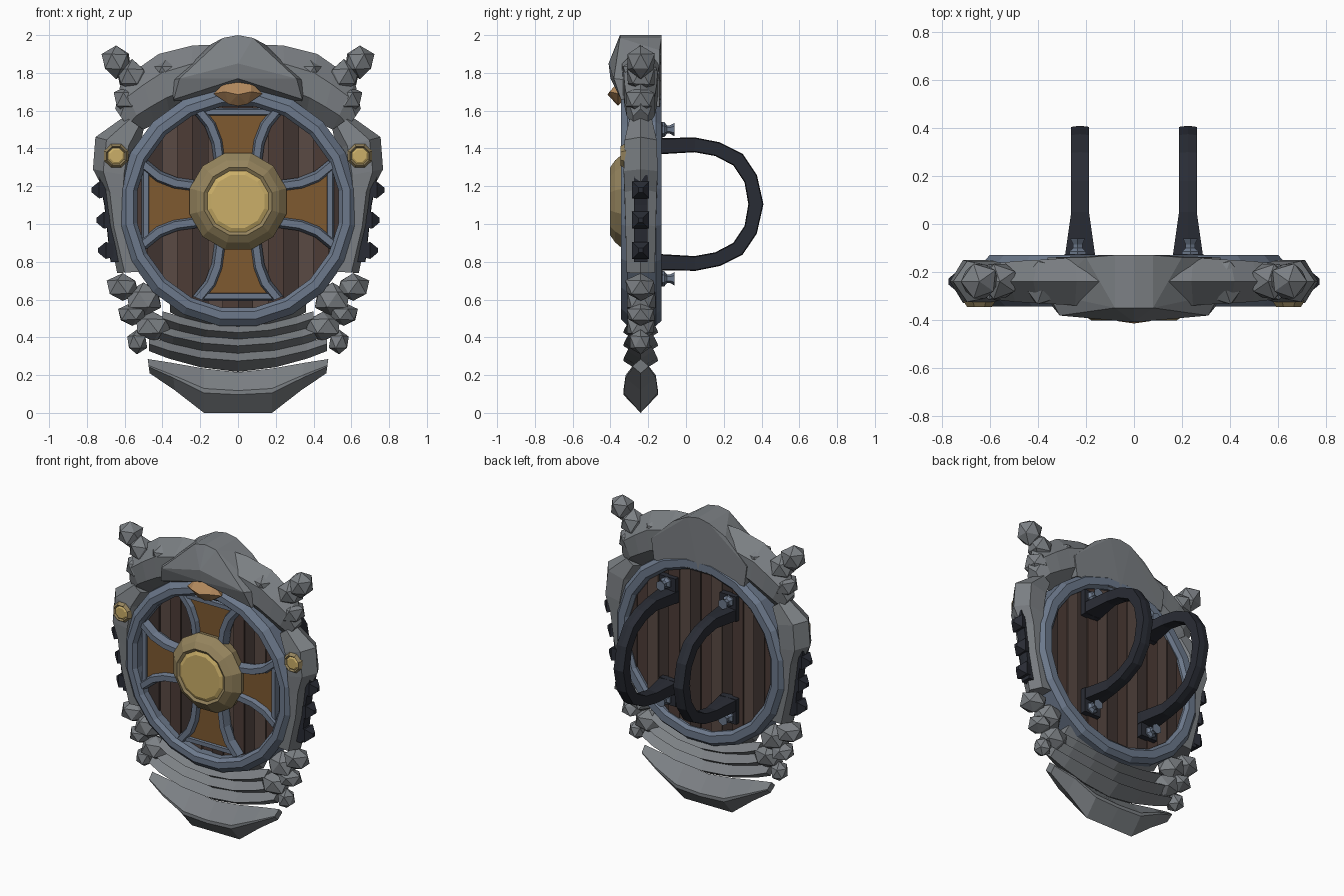
import bpy, bmesh, math, random
from mathutils import Matrix, Vector

if "Cube" in bpy.data.objects:
    bpy.data.objects.remove(bpy.data.objects["Cube"])

random.seed(4)
YM = -0.24          # middle plane of the stone frame
CZ = 1.09           # centre height of the round shield


def material(name, rgb):
    m = bpy.data.materials.new(name)
    m.diffuse_color = (*rgb, 1)
    m.use_nodes = True
    m.node_tree.nodes["Principled BSDF"].inputs["Base Color"].default_value = m.diffuse_color
    return m


STONE = material("stone", (0.20, 0.215, 0.23))
STEEL = material("blue_steel", (0.15, 0.19, 0.26))
IRON = material("dark_iron", (0.022, 0.025, 0.035))
GOLD = material("gold", (0.60, 0.43, 0.14))
BRONZE = material("bronze", (0.30, 0.23, 0.11))
COPPER = material("copper", (0.45, 0.25, 0.11))
LEATHER = material("leather", (0.21, 0.10, 0.03))
WOODS = [material("wood_%d" % i, c) for i, c in enumerate(
    [(0.075, 0.045, 0.037), (0.05, 0.034, 0.03), (0.10, 0.068, 0.057)])]


def finish(name, bm, mat, mirror=False):
    bmesh.ops.remove_doubles(bm, verts=bm.verts, dist=1e-5)
    bmesh.ops.recalc_face_normals(bm, faces=bm.faces)
    me = bpy.data.meshes.new(name)
    bm.to_mesh(me)
    bm.free()
    me.materials.append(mat)
    ob = bpy.data.objects.new(name, me)
    bpy.context.collection.objects.link(ob)
    if mirror:
        ob.modifiers.new("mirror", 'MIRROR')
    return ob


def skin(bm, rings, closed):
    """Join equal-sized point rings with quads."""
    vs = [[bm.verts.new(p) for p in r] for r in rings]
    n = len(vs[0])
    for i in range(len(vs) if closed else len(vs) - 1):
        a, b = vs[i], vs[(i + 1) % len(vs)]
        for j in range(n):
            k = (j + 1) % n
            bm.faces.new((a[j], a[k], b[k], b[j]))
    if not closed:
        bm.faces.new(vs[0])
        bm.faces.new(vs[-1])


def blade(name, rows, mat, f=0.3, ym=YM, mirror=True, spin=None):
    """Strip between two edges in XZ; rows are (xa, za, xb, zb, half thickness)."""
    bm = bmesh.new()
    rings = []
    for xa, za, xb, zb, t in rows:
        a, b = Vector((xa, ym, za)), Vector((xb, ym, zb))
        p, q, d = a.lerp(b, f), a.lerp(b, 1 - f), Vector((0, t, 0))
        rings.append([a, p - d, q - d, b, q + d, p + d])
    skin(bm, rings, False)
    if spin:
        bm.transform(spin)
    return finish(name, bm, mat, mirror)


def lathe(name, prof, segs, x, z, mat, closed=False, mirror=False):
    """Turn (radius, y) points about a y-parallel axis."""
    bm = bmesh.new()
    rings = []
    for r, y in prof:
        rings.append([(x + r * math.cos(a), y, z + r * math.sin(a)) for a in
                      [math.tau * (i + 0.5) / segs for i in range(segs)]])
    skin(bm, rings, closed)
    return finish(name, bm, mat, mirror)


def hull(name, pts, mat, mirror=False):
    bm = bmesh.new()
    for p in pts:
        bm.verts.new(p)
    res = bmesh.ops.convex_hull(bm, input=bm.verts)
    bmesh.ops.delete(bm, geom=[v for v in bm.verts if not v.link_faces], context='VERTS')
    return finish(name, bm, mat, mirror)


def rock(name, x, z, rx, ry, rz):
    bm = bmesh.new()
    bmesh.ops.create_icosphere(bm, subdivisions=1, radius=1)
    for v in bm.verts:
        c = v.co * random.uniform(0.95, 1.12)
        v.co = (x + c.x * rx, YM + c.y * ry, z + c.z * rz)
    finish(name, bm, STONE, True)


# Round metal rim
lathe("rim", [(0.54, -0.32), (0.56, -0.345), (0.60, -0.345), (0.637, -0.31),
              (0.637, -0.16), (0.61, -0.13), (0.56, -0.13), (0.54, -0.15)],
      20, 0, CZ, STEEL, closed=True)

# Wooden planks clipped to the circle
N, R = 14, 0.56
for i in range(N):
    x0, x1 = -R + 2 * R * i / N, -R + 2 * R * (i + 1) / N
    h0, h1 = (math.sqrt(max(R * R - x * x, 0.002)) for x in (x0, x1))
    yf = -0.265 - 0.012 * (i % 2)
    hull("plank", [(x, y, CZ + s * h) for x, h in ((x0, h0), (x1, h1))
                   for s in (-1, 1) for y in (yf, -0.165 + 0.008 * (i % 2))], WOODS[i % 3])

# Four leather arms with curved steel edging
EDGE = [(0.22, 0.095), (0.33, 0.11), (0.42, 0.145), (0.50, 0.21)]
for k in range(4):
    turn = (Matrix.Translation((0, 0, 1.105)) @ Matrix.Rotation(k * math.pi / 2, 4, 'Y'))
    blade("arm_panel", [(u, v, u, -v, 0.03) for u, v in EDGE], LEATHER, 0.02, -0.27, False, turn)
    for s in (-1, 1):
        blade("arm_edge", [(u + 0.012, s * (v - 0.03), u - 0.012, s * (v + 0.03), 0.045)
                           for u, v in EDGE], STEEL, 0.22, -0.285, False, turn)
    blade("arm_end", [(0.465, v, 0.51, v, 0.04) for v in (-0.18, 0.18)],
          STEEL, 0.2, -0.275, False, turn)

# Central boss
lathe("boss_collar", [(0.25, -0.25), (0.265, -0.33), (0.225, -0.375), (0.185, -0.402),
                      (0.165, -0.39), (0.16, -0.25)], 12, 0, 1.12, BRONZE)
lathe("boss_disc", [(0.17, -0.30), (0.17, -0.39), (0.145, -0.402)], 12, 0, 1.12, GOLD)

# Crest block and its gem
hull("crest", [(0, -.35, 2), (0, -.13, 2), (.08, -.35, 1.985), (.08, -.13, 1.985),
               (0, -.41, 1.85), (0, -.40, 1.77), (.31, -.382, 1.77), (.34, -.345, 1.66),
               (.36, -.29, 1.76), (.36, -.14, 1.76), (.2, -.14, 1.92), (.34, -.14, 1.62),
               (0, -.13, 1.64)], STONE, True)
hull("crest_gem", [(s * x, y, z) for s in (-1, 1) for x, y, z in
                   ((.13, -.36, 1.69), (.07, -.36, 1.75), (.05, -.36, 1.635),
                    (0, -.36, 1.625), (.07, -.405, 1.70), (0, -.415, 1.685),
                    (.1, -.3, 1.69))], COPPER)

# Shoulder wings with knobbed horns
blade("wing", [(.12, 1.95, .15, 1.66, .10), (.24, 1.945, .26, 1.62, .10),
               (.42, 1.90, .36, 1.57, .09), (.52, 1.83, .44, 1.53, .085),
               (.62, 1.75, .50, 1.50, .075), (.65, 1.61, .56, 1.48, .04)], STONE)
rock("wing_boulder", .37, 1.78, .11, .10, .11)
rock("horn_neck", .56, 1.78, .085, .08, .085)
rock("horn_knob", .645, 1.86, .083, .08, .085)
rock("horn_root", .585, 1.66, .075, .085, .075)

# Side plates, studs and edge spikes
blade("side_plate", [(.60, 1.57, .50, 1.50, .06), (.755, 1.46, .52, 1.40, .085),
                     (.768, 1.29, .55, 1.25, .09), (.715, 1.19, .57, 1.10, .085),
                     (.69, 1.00, .56, .95, .08), (.64, .74, .48, .75, .075)], STONE, 0.25)
lathe("stud_collar", [(.07, -.26), (.07, -.325), (.055, -.347), (.045, -.335), (.045, -.26)],
      8, .645, 1.36, BRONZE, mirror=True)
lathe("stud", [(.047, -.28), (.047, -.335), (.035, -.342)], 8, .645, 1.36, GOLD, mirror=True)
for x, z in ((.735, 1.18), (.71, 1.02), (.70, .86)):
    hull("edge_spike", [(x + dx, YM + a * r, z + b * r) for dx, r in
                        ((-.06, .03), (0, .045), (.04, .012)) for a in (-1, 1) for b in (-1, 1)],
         IRON, True)
blade("edge_strap", [(.74, 1.26, .65, 1.26, .035), (.708, 1.10, .62, 1.10, .035),
                     (.675, .80, .60, .80, .035)], IRON, 0.03)

# Lower boulders
rock("hip_boulder", .61, .665, .09, .085, .075)
rock("hip_inner", .50, .60, .10, .085, .09)
rock("thigh_boulder", .56, .52, .075, .08, .06)
rock("thigh_inner", .45, .46, .10, .08, .08)
rock("foot_boulder", .535, .375, .06, .06, .068)

# Stacked chin tiers and the bottom tip
for zc, xe, ze in ((.49, .36, .57), (.425, .40, .50), (.355, .44, .435), (.275, .47, .365)):
    rows = []
    for t in (0, .42, .78, 1):
        z, h, x = zc + (ze - zc) * t * t, .058 - .02 * t, xe * t
        rows.append((x, z + h, x, z - h, .092 - .045 * t ** 3))
    blade("chin_tier", rows, STONE, 0.5)
blade("bottom_tip", [(0, .215, 0, 0, .092), (.18, .235, .18, 0, .09),
                     (.35, .265, .335, .12, .08), (.478, .285, .468, .21, .04)], STONE, 0.45)

# Arm straps on the back: hoop, foot plates and bolts
half = [(-.17, 1.455, -.17, 1.365, .063), (-.125, 1.455, -.125, 1.37, .062),
        (.05, 1.458, .045, 1.38, .037), (.18, 1.432, .155, 1.36, .037),
        (.30, 1.372, .25, 1.31, .037), (.375, 1.26, .31, 1.22, .037),
        (.41, 1.105, .33, 1.105, .037)]
hoop = half + [(a, 2.21 - b, c, 2.21 - d, t) for a, b, c, d, t in half[-2::-1]]
blade("strap", hoop, IRON, 0.06, -0.225, True, Matrix.Rotation(math.pi / 2, 4, 'Z'))
for z, s in ((1.41, 1), (.80, -1)):
    hull("strap_foot", [(.228 + dx, y, z + s * dz) for dx in (-.062, .062)
                        for y in (-.18, -.125) for dz in (-.04, .13)], IRON, True)
    lathe("strap_bolt", [(.04, -.14), (.04, -.115), (.022, -.10), (.022, -.085),
                         (.036, -.06)], 6, .235, z + s * .09, STEEL, mirror=True)
